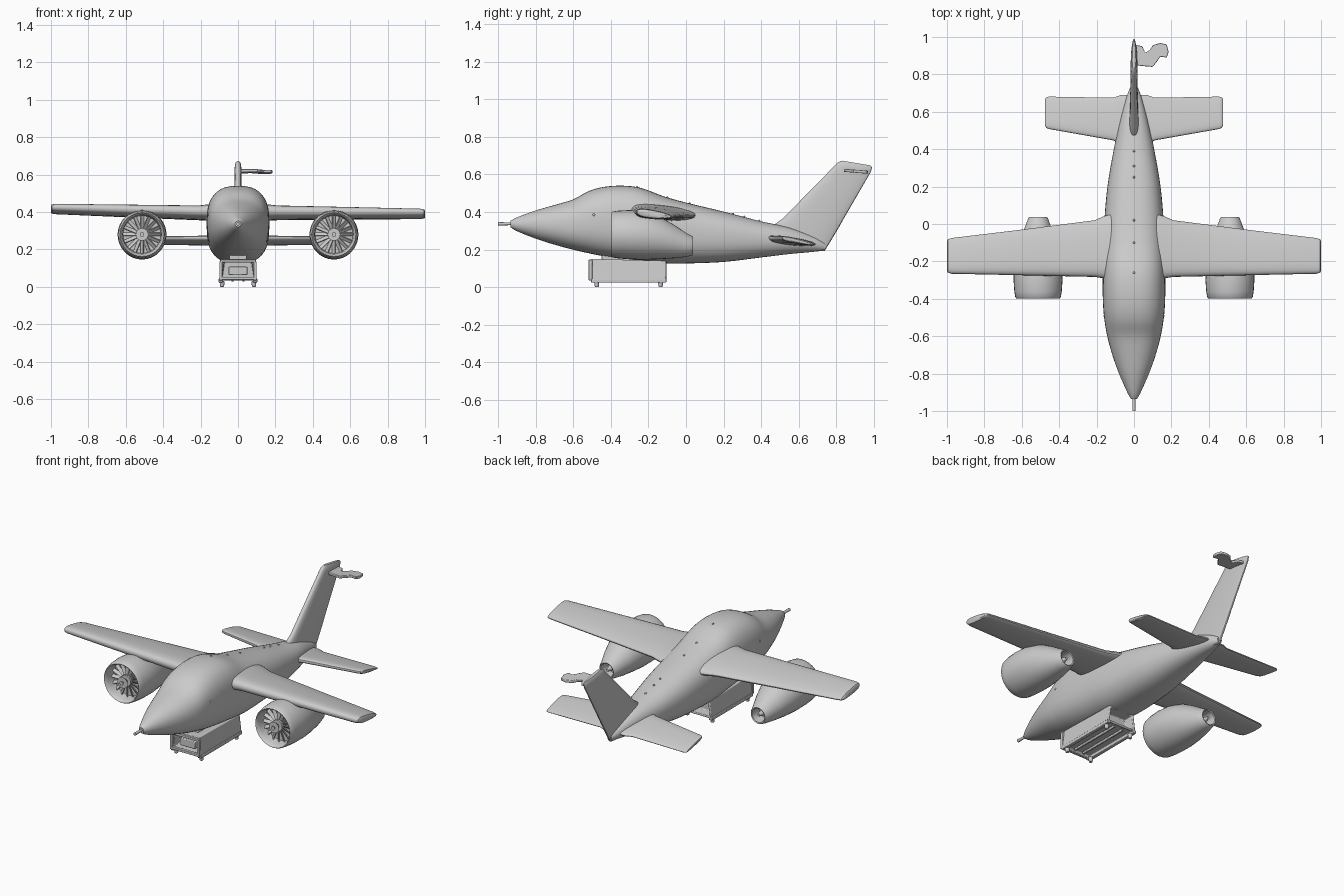
import bpy, bmesh, math
from mathutils import Vector, Matrix

if "Cube" in bpy.data.objects:
    bpy.data.objects.remove(bpy.data.objects["Cube"])

def finish(name, bm, angle=35, bevel=0):
    bmesh.ops.recalc_face_normals(bm, faces=bm.faces)
    me = bpy.data.meshes.new(name)
    bm.to_mesh(me)
    bm.free()
    ob = bpy.data.objects.new(name, me)
    bpy.context.collection.objects.link(ob)
    if bevel:
        m = ob.modifiers.new("bevel", 'BEVEL')
        m.width, m.segments = bevel, 2
    bpy.ops.object.select_all(action='DESELECT')
    ob.select_set(True)
    bpy.context.view_layer.objects.active = ob
    bpy.ops.object.shade_smooth_by_angle(angle=math.radians(angle))
    return ob

def loft(name, rings, angle=35):
    bm = bmesh.new()
    vs = [[bm.verts.new(p) for p in r] for r in rings]
    n = len(vs[0])
    for a, b in zip(vs, vs[1:]):
        for i in range(n):
            bm.faces.new((a[i], a[(i + 1) % n], b[(i + 1) % n], b[i]))
    bm.faces.new(vs[0])
    bm.faces.new(vs[-1])
    return finish(name, bm, angle)

def power(v, e):
    return math.copysign(abs(v) ** e, v)

def ring(y, zc, rx, rz, n=32, exp=2.0):
    angs = [2 * math.pi * i / n for i in range(n)]
    return [(rx[1] + rx[0] * power(math.cos(a), 2 / exp), y,
             zc + rz * power(math.sin(a), 2 / exp)) for a in angs]

def foil(le, te, thick, side, n=28):
    # rounded section between leading and trailing edge
    le, te, side = Vector(le), Vector(te), Vector(side)
    out = []
    for i in range(n):
        a = 2 * math.pi * i / n
        c, s = math.cos(a), math.sin(a)
        taper = 1 - 0.3 * c
        out.append((le + te) / 2 + (te - le) / 2 * power(c, 0.8) + side * thick / 2 * power(s, 0.8) * taper)
    return out

def smooth_rows(rows, steps=4):
    out = []
    for i in range(len(rows) - 1):
        p = [rows[max(0, min(len(rows) - 1, i + k))] for k in (-1, 0, 1, 2)]
        for s in range(steps):
            t = s / steps
            out.append([0.5 * (2 * b + (c - a) * t + (2 * a - 5 * b + 4 * c - d) * t * t
                        + (3 * b - a - 3 * c + d) * t ** 3) for a, b, c, d in zip(*p)])
    return out + [rows[-1]]

def add_box(bm, center, size, rot=Matrix()):
    m = Matrix.Translation(center) @ rot @ Matrix.Diagonal((*size, 1))
    return bmesh.ops.create_cube(bm, size=1, matrix=m)['verts']

def add_rod(bm, center, r1, r2, length, axis='Y', seg=16):
    rot = Matrix.Rotation(math.pi / 2, 4, 'X') if axis == 'Y' else Matrix()
    bmesh.ops.create_cone(bm, cap_ends=True, segments=seg, radius1=r1, radius2=r2, depth=length,
                          matrix=Matrix.Translation(center) @ rot)

# fuselage: y, bottom, top, half width, squareness
stations = [(-0.935, 0.32, 0.352, 0.016, 2), (-0.90, 0.298, 0.371, 0.036, 2), (-0.80, 0.258, 0.408, 0.08, 2.1),
            (-0.70, 0.226, 0.437, 0.116, 2.2), (-0.60, 0.199, 0.467, 0.143, 2.35), (-0.52, 0.181, 0.51, 0.157, 2.45),
            (-0.44, 0.165, 0.533, 0.165, 2.5), (-0.34, 0.15, 0.54, 0.168, 2.55), (-0.24, 0.138, 0.528, 0.168, 2.55),
            (-0.12, 0.126, 0.484, 0.166, 2.5), (0.0, 0.126, 0.45, 0.16, 2.5), (0.2, 0.134, 0.402, 0.142, 2.4),
            (0.4, 0.158, 0.35, 0.108, 2.3), (0.55, 0.176, 0.318, 0.076, 2.2), (0.68, 0.188, 0.27, 0.04, 2),
            (0.74, 0.196, 0.235, 0.015, 2)]
loft("fuselage", [ring(y, (b + t) / 2, (w, 0), (t - b) / 2, 40, e)
                  for y, b, t, w, e in smooth_rows(stations)], 50)

# nose probe
bm = bmesh.new()
add_rod(bm, (0, -0.96, 0.337), 0.007, 0.009, 0.08)
finish("nose_probe", bm)

Z, X = (0, 0, 1), (1, 0, 0)
for s, side in ((1, "right"), (-1, "left")):
    tip = 0.388 if s > 0 else 0.414
    # main wing
    rows = [(0.10, -0.30, 0.06, 0.395, 0.085), (0.165, -0.29, 0.04, 0.394, 0.078), (0.21, -0.283, 0.02, 0.393, 0.07),
            (0.60, -0.274, -0.03, (0.393 + tip) / 2, 0.058), (0.975, -0.266, -0.075, tip, 0.045),
            (0.995, -0.26, -0.082, tip, 0.038), (1.0, -0.25, -0.09, tip, 0.022)]
    loft(side + "_wing", [foil((s * x, l, z + 0.012), (s * x, t, z - 0.014), th, Z) for x, l, t, z, th in rows])
    # tailplane
    rows = [(0.0, 0.40, 0.69, 0.045), (0.07, 0.425, 0.69, 0.042), (0.11, 0.447, 0.675, 0.036),
            (0.455, 0.508, 0.681, 0.028), (0.47, 0.514, 0.677, 0.024), (0.475, 0.525, 0.67, 0.014)]
    loft(side + "_tailplane", [foil((s * x, l, 0.262), (s * x, t, 0.228), th, Z) for x, l, t, th in rows])
    # engine nacelle with hollow intake and exhaust: y, radius, centre height
    cx = s * 0.513
    prof = [(-0.325, 0.03, 0.28), (-0.325, 0.10, 0.28), (-0.37, 0.105, 0.28), (-0.393, 0.112, 0.28),
            (-0.397, 0.117, 0.28), (-0.39, 0.122, 0.28), (-0.36, 0.127, 0.28), (-0.30, 0.131, 0.279),
            (-0.22, 0.128, 0.274), (-0.14, 0.113, 0.262), (-0.06, 0.088, 0.242), (0.0, 0.064, 0.225),
            (0.03, 0.053, 0.22), (0.037, 0.048, 0.22), (0.034, 0.042, 0.22), (-0.03, 0.038, 0.222)]
    loft(side + "_engine_nacelle", [ring(y, z, (r, cx), r) for y, r, z in prof])
    # fan blades and spinner
    bm = bmesh.new()
    for i in range(16):
        around = Matrix.Rotation(2 * math.pi * i / 16, 4, 'Y')
        pos = Vector((cx, -0.338, 0.28)) + around @ Vector((0, 0, 0.065))
        add_box(bm, pos, (0.02, 0.005, 0.075), around @ Matrix.Rotation(math.radians(40), 4, 'Z'))
    finish(side + "_fan_blades", bm)
    bm = bmesh.new()
    add_rod(bm, (cx, -0.34, 0.28), 0.034, 0.034, 0.03, seg=24)
    add_rod(bm, (cx, -0.37, 0.28), 0.012, 0.034, 0.03, seg=24)
    for v in bm.verts:
        if v.co.y > -0.384 and v.co.y < -0.35:
            v.co.y = -0.355
    add_rod(bm, (cx, -0.39, 0.28), 0.008, 0.012, 0.014, seg=16)
    finish(side + "_fan_spinner", bm)
    bm = bmesh.new()
    add_rod(bm, (cx, 0.0, 0.221), 0.022, 0.008, 0.06)
    bmesh.ops.rotate(bm, verts=bm.verts, cent=(cx, 0.0, 0.221), matrix=Matrix.Rotation(math.pi, 3, 'Z'))
    finish(side + "_exhaust_cone", bm)

# swept fin
fin = [(0.38, 0.20, 0.738, 0.192, 0.05), (0.46, 0.325, 0.815, 0.32, 0.046), (0.515, 0.365, 0.84, 0.365, 0.04),
       (0.79, 0.645, 0.985, 0.615, 0.034), (0.808, 0.663, 0.99, 0.638, 0.03), (0.83, 0.673, 0.98, 0.648, 0.018)]
loft("tail_fin", [foil((0, ly, lz), (0, ty, tz), th, X) for ly, lz, ty, tz, th in fin])

# ragged fin-top bracket on one side
bm = bmesh.new()
outline = [(0.0, 0.85), (0.04, 0.845), (0.10, 0.84), (0.12, 0.865), (0.14, 0.895), (0.175, 0.89), (0.185, 0.92),
           (0.175, 0.96), (0.14, 0.968), (0.10, 0.955), (0.085, 0.93), (0.06, 0.915), (0.045, 0.95), (0.0, 0.96)]
f = bm.faces.new([bm.verts.new((x, y, 0.625 - 0.08 * (y - 0.9))) for x, y in outline])
up = bmesh.ops.extrude_face_region(bm, geom=[f])['geom']
bmesh.ops.translate(bm, vec=(0, 0, -0.016), verts=[v for v in up if isinstance(v, bmesh.types.BMVert)])
finish("fin_bracket", bm, bevel=0.003)

# belly pod: tapered box with recessed ends and belly
bm = bmesh.new()
add_box(bm, (0, -0.305, 0.092), (0.2, 0.40, 0.116))
for v in bm.verts:
    if v.co.z > 0.1:
        v.co.x *= 0.86
        v.co.z -= 0.025 * (v.co.y + 0.5) if v.co.y > -0.3 else 0
bm.normal_update()
for f in [f for f in bm.faces if abs(f.normal.y) > 0.9 or f.normal.z < -0.9]:
    deep = abs(f.normal.y) > 0.9
    bmesh.ops.inset_individual(bm, faces=[f], thickness=0.018)
    bmesh.ops.inset_individual(bm, faces=[f], thickness=0.003, depth=-0.06 if deep else -0.012)
finish("belly_pod", bm, bevel=0.005)

# pod rims, rails, feet and inner block
bm = bmesh.new()
for s in (1, -1):
    add_box(bm, (s * 0.092, -0.305, 0.034), (0.022, 0.40, 0.02))
    add_box(bm, (s * 0.092, -0.508, 0.085), (0.016, 0.02, 0.10))
    add_box(bm, (s * 0.03, -0.305, 0.036), (0.012, 0.34, 0.014))
    for y in (-0.475, -0.135):
        add_rod(bm, (s * 0.085, y, 0.015), 0.01, 0.014, 0.03, 'Z')
for z in (0.045, 0.138):
    add_box(bm, (0, -0.508, z), (0.19, 0.02, 0.016))
finish("pod_frame", bm, bevel=0.003)
bm = bmesh.new()
add_box(bm, (0, -0.46, 0.085), (0.10, 0.06, 0.045))
add_box(bm, (0, -0.30, 0.15), (0.09, 0.30, 0.04))
finish("pod_mount_and_sensor", bm, bevel=0.004)

# small surface studs along the spine and cheeks
bm = bmesh.new()
for y, z in ((-0.26, 0.532), (-0.1, 0.477), (0.02, 0.446), (0.25, 0.39), (0.31, 0.374), (0.39, 0.353)):
    bmesh.ops.create_icosphere(bm, subdivisions=2, radius=0.006, matrix=Matrix.Translation((0, y, z)))
for s in (1, -1):
    bmesh.ops.create_icosphere(bm, subdivisions=2, radius=0.008, matrix=Matrix.Translation((s * 0.155, -0.49, 0.385)))
finish("surface_studs", bm)
